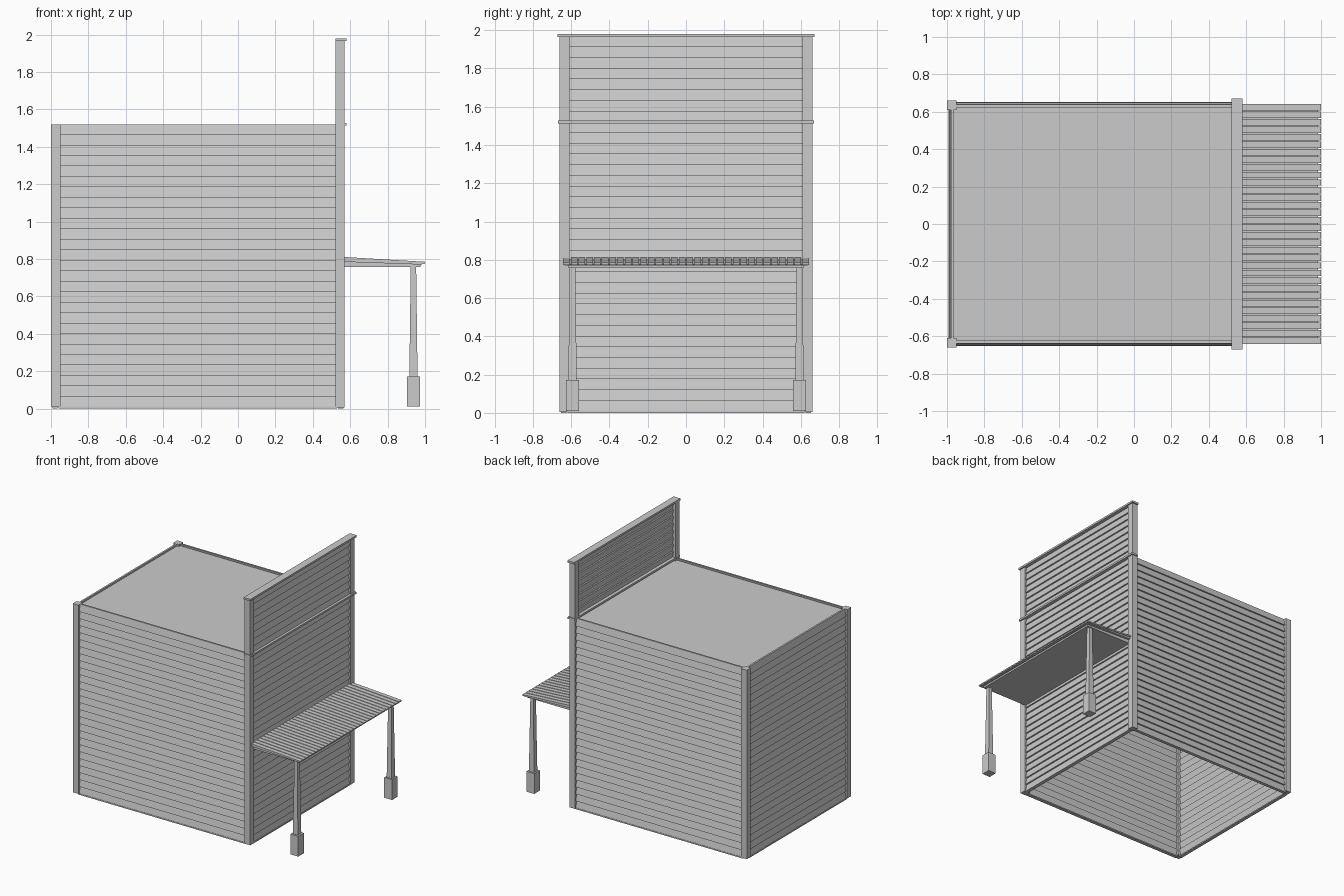
import bpy, bmesh, math
from mathutils import Matrix, Vector

cube = bpy.data.objects.get("Cube")
if cube:
    bpy.data.objects.remove(cube, do_unlink=True)

grey = bpy.data.materials.new("plain grey")
grey.use_nodes = True
color = (0.6, 0.6, 0.6, 1)
grey.diffuse_color = color
grey.node_tree.nodes["Principled BSDF"].inputs["Base Color"].default_value = color


def finish(name, bm):
    bmesh.ops.recalc_face_normals(bm, faces=bm.faces)
    mesh = bpy.data.meshes.new(name)
    bm.to_mesh(mesh)
    bm.free()
    mesh.materials.append(grey)
    obj = bpy.data.objects.new(name, mesh)
    bpy.context.collection.objects.link(obj)
    return obj


def add_prism(bm, profile, start, end, place):
    """Extrude a closed profile from start to end; place maps (t, u, z) to a point."""
    rings = [[bm.verts.new(place(t, u, z)) for u, z in profile] for t in (start, end)]
    bm.faces.new(rings[0])
    bm.faces.new(rings[1])
    n = len(profile)
    for i in range(n):
        j = (i + 1) % n
        bm.faces.new((rings[0][i], rings[0][j], rings[1][j], rings[1][i]))


def box(name, x0, x1, y0, y1, z0, z1, taper=1.0):
    bm = bmesh.new()
    cx, cy = (x0 + x1) / 2, (y0 + y1) / 2
    bmesh.ops.create_cube(bm, size=1)
    for v in bm.verts:
        k = taper if v.co.z > 0 else 1
        v.co = (cx + v.co.x * (x1 - x0) * k, cy + v.co.y * (y1 - y0) * k,
                z0 + (v.co.z + 0.5) * (z1 - z0))
    return finish(name, bm)


PITCH = 0.056
BASE = 0.008


def clapboard_wall(name, center, angle, length, rows):
    """Rows of boards that lean outward at their lower edge."""
    turn = Matrix.Rotation(angle, 3, "Z")

    def place(t, u, z):
        return Vector(center) + turn @ Vector((t, -u, z))

    bm = bmesh.new()
    for row in range(rows):
        z = BASE + row * PITCH
        board = [(0.012, z), (0.0, z + PITCH), (-0.014, z + PITCH), (-0.002, z)]
        add_prism(bm, board, -length / 2, length / 2, place)
    return finish(name, bm)


# Board walls: the porch wall rises above the roof as a tall parapet
clapboard_wall("right_wall", (-0.215, -0.638, 0), 0, 1.49, 27)
clapboard_wall("left_wall", (-0.215, 0.638, 0), math.pi, 1.49, 27)
clapboard_wall("rear_wall", (-0.978, 0, 0), -math.pi / 2, 1.24, 27)
clapboard_wall("parapet_wall", (0.55, 0, 0), math.pi / 2, 1.24, 35)

# Flat roof set just below the wall tops
box("roof", -0.97, 0.54, -0.63, 0.63, 1.493, 1.503)

# Corner posts
for side, s in (("right", -1), ("left", 1)):
    y0, y1 = sorted((s * 0.61, s * 0.66))
    box(f"{side}_rear_corner_post", -1.0, -0.95, y0, y1, 0.01, 1.52)
    box(f"{side}_parapet_corner_post", 0.52, 0.57, y0, y1, 0.005, 1.967)

# Parapet trim
box("parapet_cap", 0.52, 0.58, -0.672, 0.672, 1.965, 1.98)
box("parapet_band", 0.52, 0.58, -0.668, 0.668, 1.513, 1.528)

# Sills along the foot of the walls
for side, s in (("right", -1), ("left", 1)):
    y0, y1 = sorted((s * 0.625, s * 0.652))
    box(f"{side}_sill", -0.96, 0.53, y0, y1, 0.0, 0.01)
box("rear_sill", -0.992, -0.965, -0.62, 0.62, 0.0, 0.01)
box("parapet_sill", 0.535, 0.565, -0.62, 0.62, 0.0, 0.01)


def along_y(t, u, z):
    return (u, t, z)


# Awning frame with a flat underside and a sloping top
bm = bmesh.new()
frame = [(0.56, 0.757), (0.975, 0.757), (0.975, 0.774), (0.56, 0.799)]
add_prism(bm, frame, -0.615, 0.615, along_y)
finish("awning_frame", bm)

bm = bmesh.new()
deck = [(0.56, 0.785), (0.985, 0.77), (0.985, 0.776), (0.56, 0.801)]
add_prism(bm, deck, -0.635, 0.635, along_y)
finish("awning_deck", bm)

# Awning planks
bm = bmesh.new()
plank = [(0.56, 0.8), (0.998, 0.774), (1.0, 0.785), (0.56, 0.811)]
COUNT = 32
step = 1.29 / COUNT
for i in range(COUNT):
    y = -0.645 + i * step
    add_prism(bm, plank, y + 0.003, y + step - 0.003, along_y)
finish("awning_planks", bm)

# Tapered awning posts on square blocks
for side, s in (("right", -1), ("left", 1)):
    y = s * 0.593
    box(f"{side}_post_block", 0.903, 0.973, y - 0.035, y + 0.035, 0.01, 0.172)
    box(f"{side}_post_shaft", 0.916, 0.96, y - 0.022, y + 0.022, 0.17, 0.76, taper=0.66)
